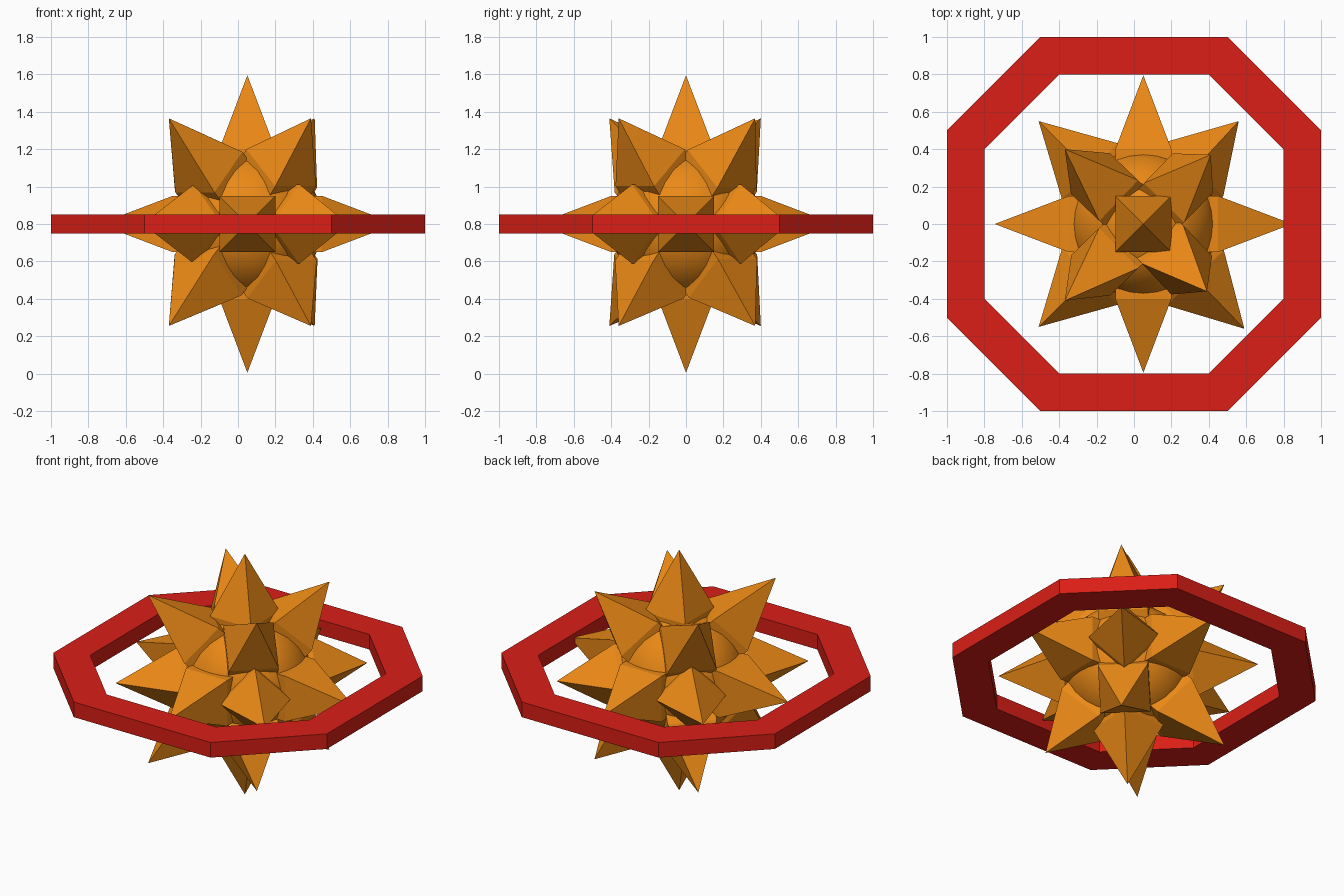
import bpy, math
from mathutils import Vector

if "Cube" in bpy.data.objects:
    bpy.data.objects.remove(bpy.data.objects["Cube"])

CENTRE = Vector((0.05, 0, 0.8))


def colour(name, rgb):
    m = bpy.data.materials.new(name)
    m.diffuse_color = (*rgb, 1)
    m.use_nodes = True
    m.node_tree.nodes["Principled BSDF"].inputs["Base Color"].default_value = m.diffuse_color
    return m


ORANGE = colour("orange", (0.83, 0.25, 0.008))
RED = colour("red", (0.7, 0.013, 0.008))


def mesh_object(name, verts, faces, mat):
    me = bpy.data.meshes.new(name)
    me.from_pydata(verts, [], faces)
    me.materials.append(mat)
    ob = bpy.data.objects.new(name, me)
    bpy.context.collection.objects.link(ob)
    return ob


def spike(name, tip, roll=0):
    """Square post from the core, ending in a pyramid at tip."""
    d = Vector(tip) - CENTRE
    n = d.normalized()
    side = Vector((0, 1, 0)) if abs(n.z) > 0.99 else Vector((-n.y, n.x, 0)).normalized()
    up = n.cross(side)
    verts = []
    for depth in (0.15, 0.4):
        for k in range(4):
            a = math.radians(45 + 90 * k + roll)
            r = 0.15 * math.sqrt(2)
            verts.append(CENTRE + n * depth + side * r * math.cos(a) + up * r * math.sin(a))
    verts.append(Vector(tip))
    faces = [(3, 2, 1, 0)]
    for k in range(4):
        j = (k + 1) % 4
        faces += [(k, j, 4 + j, 4 + k), (4 + k, 4 + j, 8)]
    return mesh_object(name, verts, faces, ORANGE)


# round core
bpy.ops.mesh.primitive_uv_sphere_add(segments=32, ring_count=16, radius=0.4, location=CENTRE)
core = bpy.context.object
core.name = "core"
core.data.materials.append(ORANGE)
bpy.ops.object.shade_smooth()

# spikes along the axes
for axis in range(3):
    for s in (-1, 1):
        off = Vector((0, 0, 0))
        off[axis] = 0.795 * s
        spike("axis_spike", CENTRE + off)

# level diagonal spikes, turned on edge
for x, y in ((-0.51, 0.55), (0.56, 0.55), (-0.51, -0.55), (0.59, -0.56)):
    spike("level_spike", (x, y, 0.8), 45)

# raised and lowered diagonal spikes
for x, y in ((-0.37, 0.4), (0.41, 0.37), (-0.37, -0.41), (0.39, -0.36)):
    for s in (-1, 1):
        spike("corner_spike", (x, y, 0.81 + 0.555 * s))

# eight-sided ring
outer = [(1, -.5), (1, .5), (.5, 1), (-.5, 1), (-1, .5), (-1, -.5), (-.5, -1), (.5, -1)]
verts = [(x * f, y * f, z) for z in (0.75, 0.85) for f in (1, 0.8) for x, y in outer]
faces = []
for k in range(8):
    j = (k + 1) % 8
    faces += [(k, j, 16 + j, 16 + k), (8 + j, 8 + k, 24 + k, 24 + j),
              (16 + k, 16 + j, 24 + j, 24 + k), (j, k, 8 + k, 8 + j)]
mesh_object("ring", verts, faces, RED)
